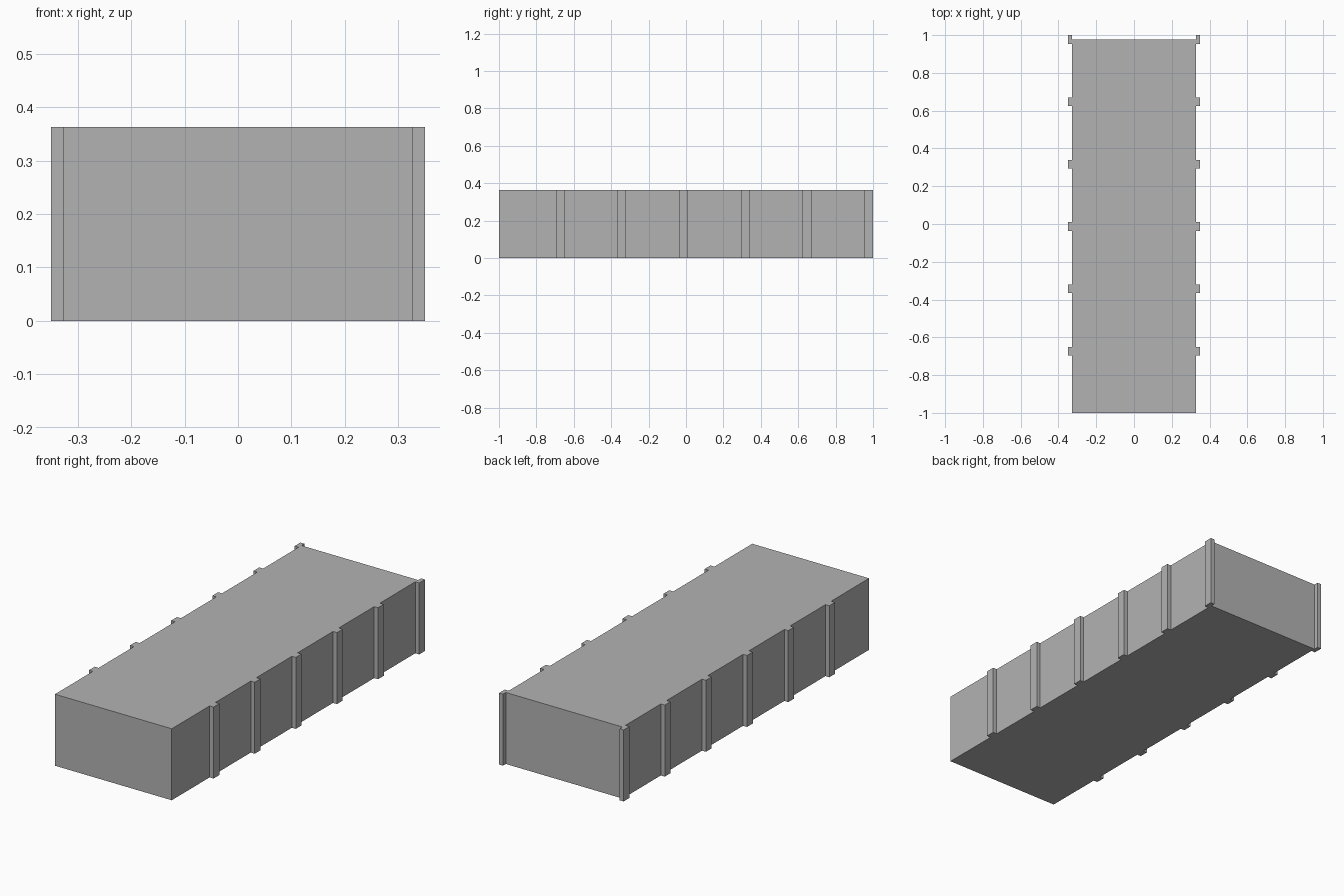
import bpy

cube = bpy.data.objects.get("Cube")
if cube:
    bpy.data.objects.remove(cube, do_unlink=True)

# Single flat grey
grey = bpy.data.materials.new("plain_grey")
grey.use_nodes = True
colour = (0.45, 0.45, 0.45, 1)
grey.diffuse_color = colour
grey.node_tree.nodes["Principled BSDF"].inputs["Base Color"].default_value = colour

HEIGHT = 0.363
HALF_WIDTH = 0.328
OUTER = 0.35
RIB_WIDTH = 0.046
PITCH = 0.33


def box(name, x0, x1, y0, y1):
    """Full-height box standing on the ground."""
    bpy.ops.mesh.primitive_cube_add(
        size=1, location=((x0 + x1) / 2, (y0 + y1) / 2, HEIGHT / 2))
    ob = bpy.context.object
    ob.name = name
    ob.scale = (x1 - x0, y1 - y0, HEIGHT)
    bpy.ops.object.transform_apply(location=False, rotation=False, scale=True)
    ob.data.materials.append(grey)
    return ob


# Main block, ending halfway along the rearmost ribs
box("main_block", -HALF_WIDTH, HALF_WIDTH, -1, 0.977)

# Six upright ribs on each long side
for i in range(6):
    back = 1 - i * PITCH
    front = back - RIB_WIDTH
    box(f"left_rib_{i + 1}", HALF_WIDTH, OUTER, front, back)
    box(f"right_rib_{i + 1}", -OUTER, -HALF_WIDTH, front, back)
